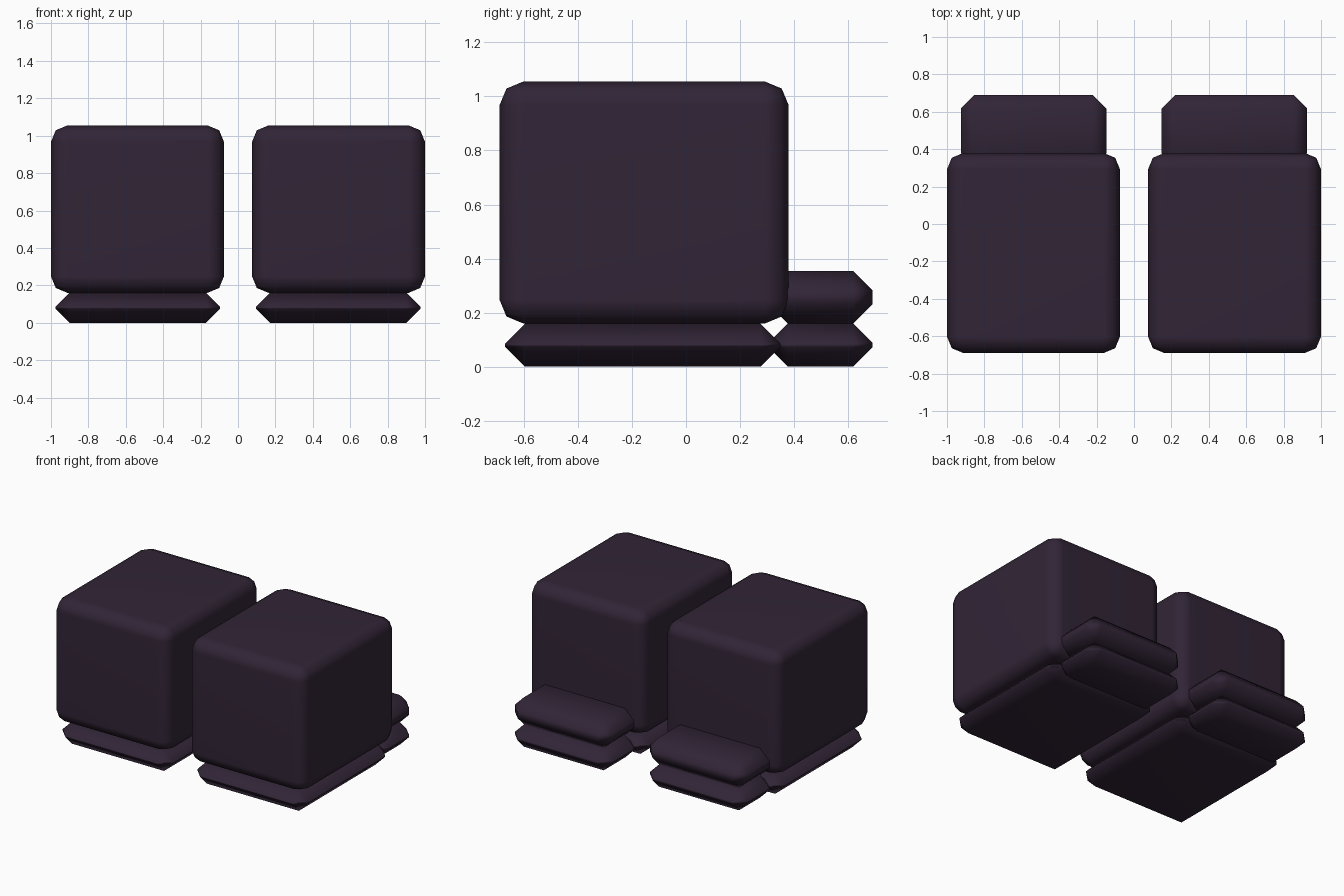
import bpy

if "Cube" in bpy.data.objects:
    bpy.data.objects.remove(bpy.data.objects["Cube"])

# Single dark plum colour for the whole pair
plum = bpy.data.materials.new("dark_plum")
plum.diffuse_color = (0.031, 0.018, 0.037, 1.0)
plum.use_nodes = True
plum.node_tree.nodes["Principled BSDF"].inputs["Base Color"].default_value = plum.diffuse_color


def rounded_box(name, low, high, bevel, segments):
    """Box between two corners with bevelled edges and smooth shading."""
    centre = [(a + b) / 2 for a, b in zip(low, high)]
    size = [b - a for a, b in zip(low, high)]
    bpy.ops.mesh.primitive_cube_add(size=1, location=centre)
    box = bpy.context.object
    box.name = name
    box.scale = size
    bpy.ops.object.transform_apply(location=False, rotation=False, scale=True)
    box.data.materials.append(plum)
    bpy.ops.object.shade_smooth()
    mod = box.modifiers.new("edge_bevel", 'BEVEL')
    mod.width = bevel
    mod.segments = segments
    mod.limit_method = 'NONE'
    mod = box.modifiers.new("flat_face_normals", 'WEIGHTED_NORMAL')
    mod.keep_sharp = True


# name, x range (right side), y range, z range, bevel width, segments
parts = [
    ("upper_block", (0.075, 1.0), (-0.69, 0.38), (0.16, 1.055), 0.088, 2),
    ("sole", (0.095, 0.975), (-0.67, 0.35), (0.0, 0.16), 0.075, 1),
    ("back_pad_lower", (0.148, 0.925), (0.305, 0.69), (0.0, 0.16), 0.072, 1),
    ("back_pad_upper", (0.148, 0.925), (0.305, 0.69), (0.16, 0.355), 0.072, 1),
]

# Build the mirrored pair
for side, sign in (("right", 1), ("left", -1)):
    for name, xs, ys, zs, bevel, segments in parts:
        x0, x1 = sorted(sign * x for x in xs)
        rounded_box(f"{side}_{name}", (x0, ys[0], zs[0]), (x1, ys[1], zs[1]),
                    bevel, segments)
